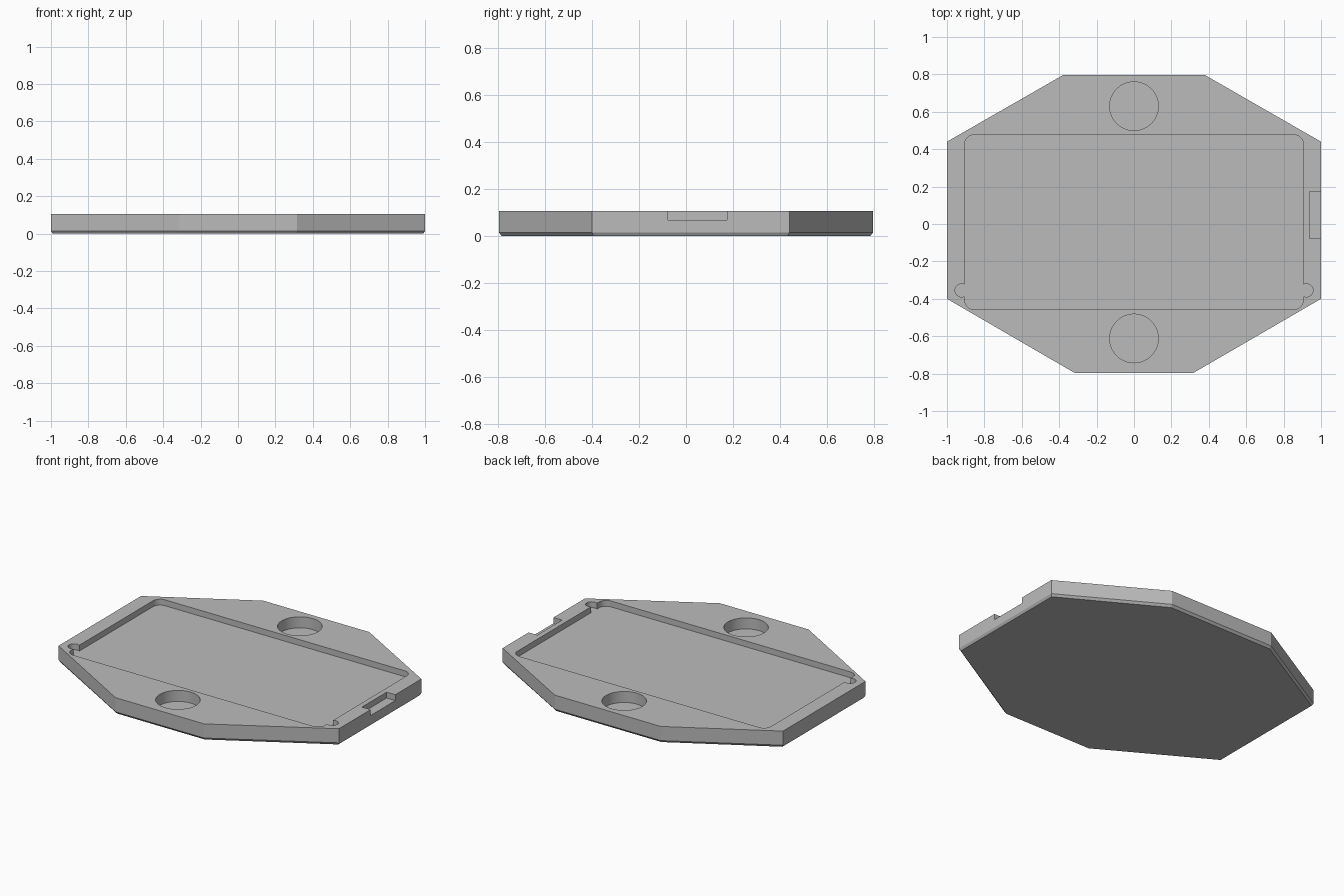
import bpy
import bmesh
from math import cos, sin, radians

cube = bpy.data.objects.get("Cube")
if cube:
    bpy.data.objects.remove(cube, do_unlink=True)

TOP = 0.106          # plate thickness
POCKET_FLOOR = 0.068
HOLE_FLOOR = 0.035

grey = bpy.data.materials.new("plain grey")
grey.use_nodes = True
colour = (0.5, 0.5, 0.5, 1)
grey.diffuse_color = colour
grey.node_tree.nodes["Principled BSDF"].inputs["Base Color"].default_value = colour


def arc(cx, cy, r, start, end, steps):
    angles = [radians(start + (end - start) * i / steps) for i in range(steps + 1)]
    return [(cx + r * cos(a), cy + r * sin(a)) for a in angles]


def loft(name, rings):
    """Solid from stacked (outline, height) rings, lowest first."""
    bm = bmesh.new()
    loops = [[bm.verts.new((x, y, z)) for x, y in pts] for pts, z in rings]
    bm.faces.new(loops[0][::-1])
    bm.faces.new(loops[-1])
    for low, high in zip(loops, loops[1:]):
        n = len(low)
        for i in range(n):
            j = (i + 1) % n
            bm.faces.new((low[i], low[j], high[j], high[i]))
    mesh = bpy.data.meshes.new(name)
    bm.to_mesh(mesh)
    bm.free()
    mesh.materials.append(grey)
    obj = bpy.data.objects.new(name, mesh)
    bpy.context.collection.objects.link(obj)
    return obj


def cut(target, outline, floor):
    """Sink an outline into the top of the target, down to the floor height."""
    cutter = loft("cutter", [(outline, floor), (outline, TOP + 0.1)])
    cutter.hide_render = True
    mod = target.modifiers.new("cut", 'BOOLEAN')
    mod.operation = 'DIFFERENCE'
    mod.solver = 'EXACT'
    mod.object = cutter
    bpy.context.view_layer.objects.active = target
    bpy.ops.object.modifier_apply(modifier=mod.name)
    bpy.data.objects.remove(cutter, do_unlink=True)


# Eight-sided plate with a chamfered lower edge
right = [(0.316, -0.797), (1, -0.4), (1, 0.44), (0.378, 0.797)]
outline = right + [(-x, y) for x, y in reversed(right)]
base = [(x * 0.991, y * 0.985) for x, y in outline]
plate = loft("base_plate", [(base, 0), (outline, 0.015), (outline, TOP)])

# Shallow rounded pocket with a small round ear on each side
X, LOW, HIGH, R = 0.905, -0.457, 0.477, 0.05
pocket = (arc(-X + R, LOW + R, R, 180, 270, 8)
          + arc(X - R, LOW + R, R, 270, 360, 8)
          + arc(0.922, -0.355, 0.035, -119, 119, 24)
          + arc(X - R, HIGH - R, R, 0, 90, 8)
          + arc(-X + R, HIGH - R, R, 90, 180, 8)
          + arc(-0.922, -0.355, 0.035, 61, 299, 24))
cut(plate, pocket, POCKET_FLOOR)

# Round magnet-style recesses at the front and back
for y in (0.63, -0.612):
    cut(plate, arc(0, y, 0.13, 0, 354, 59), HOLE_FLOOR)

# Notch in the left edge
cut(plate, [(0.938, -0.077), (1.1, -0.077), (1.1, 0.175), (0.938, 0.175)], POCKET_FLOOR)

# Soft walls on the arcs, crisp edges elsewhere
bpy.ops.object.select_all(action='DESELECT')
plate.select_set(True)
bpy.context.view_layer.objects.active = plate
bpy.ops.object.shade_smooth_by_angle(angle=radians(20))
